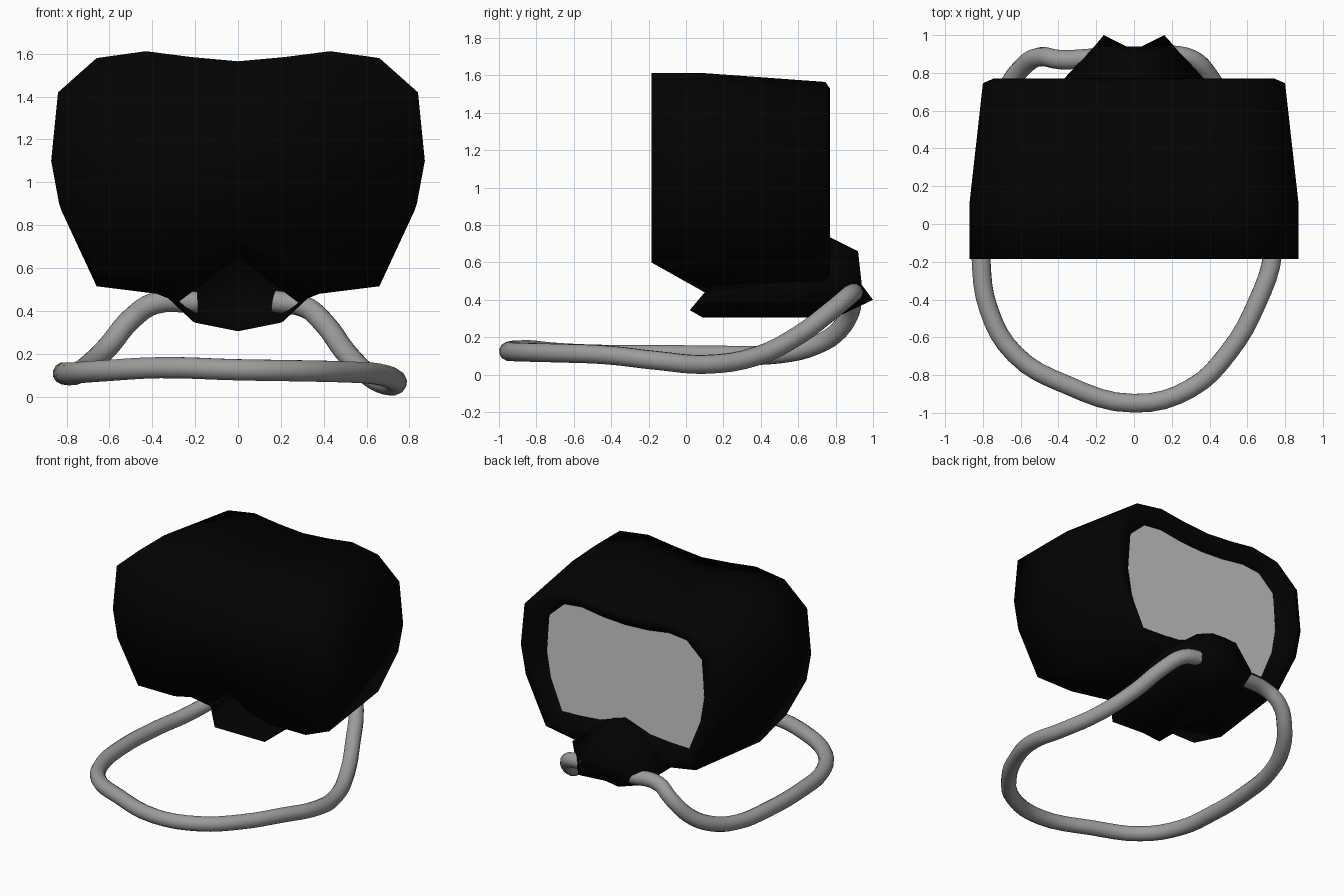
import bpy, bmesh, math

if "Cube" in bpy.data.objects:
    bpy.data.objects.remove(bpy.data.objects["Cube"])


def material(name, v):
    m = bpy.data.materials.new(name)
    m.diffuse_color = (v, v, v, 1)
    m.use_nodes = True
    m.node_tree.nodes["Principled BSDF"].inputs["Base Color"].default_value = m.diffuse_color
    return m


black = material("black_rubber", 0.0008)
grey = material("strap_grey", 0.33)


def mirror_ring(half):
    """Half outline from top centre to bottom centre -> closed ring."""
    return half + [(-x, y, z) for x, y, z in reversed(half[1:-1])]


def shade(ob, angle):
    bpy.ops.object.select_all(action='DESELECT')
    ob.select_set(True)
    bpy.context.view_layer.objects.active = ob
    bpy.ops.object.shade_smooth_by_angle(angle=math.radians(angle))


def loft(name, halves, cap_start=True, cap_end=True, mat=None):
    bm = bmesh.new()
    rings = [[bm.verts.new(p) for p in mirror_ring(h)] for h in halves]
    n = len(rings[0])
    for a, b in zip(rings, rings[1:]):
        for i in range(n):
            j = (i + 1) % n
            bm.faces.new((a[i], a[j], b[j], b[i]))
    if cap_start:
        bm.faces.new(rings[0])
    if cap_end:
        bm.faces.new(rings[-1][::-1])
    bmesh.ops.recalc_face_normals(bm, faces=bm.faces)
    me = bpy.data.meshes.new(name)
    bm.to_mesh(me)
    bm.free()
    ob = bpy.data.objects.new(name, me)
    bpy.context.collection.objects.link(ob)
    if mat:
        me.materials.append(mat)
    return ob


def at(y, pts):
    return [(x, y, z) for x, z in pts]


def inset(pts, sx, sz, zc=1.06):
    return [(x * sx, zc + (z - zc) * sz) for x, z in pts]


# Mask body: outline sections from front to lens rim
upper = [(0, 1.565), (.22, 1.585), (.43, 1.612), (.66, 1.58), (.84, 1.42), (.872, 1.1)]
front = upper + [(.835, .9), (.67, .60), (.38, .60), (.25, .63), (0, .76)]
middle = upper + [(.825, .87), (.66, .515), (.38, .48), (.28, .44), (0, .65)]
back = [(0, 1.525), (.2, 1.54), (.39, 1.565), (.60, 1.53), (.77, 1.38), (.80, 1.08),
        (.76, .87), (.60, .54), (.36, .50), (.26, .50), (0, .68)]
rim = inset(back, .93, .93)
lens = [(0, 1.41), (.18, 1.42), (.35, 1.445), (.49, 1.43), (.61, 1.32), (.63, 1.05),
        (.60, .87), (.51, .65), (.31, .66), (.2, .67), (0, .74)]
body = loft("mask_body", [at(-.185, front), at(.1, middle), at(.745, back),
                          at(.77, rim), at(.69, lens)], cap_end=False, mat=black)
shade(body, 180)

# Lens pane, recessed in the rim
shade(loft("lens", [at(.69, lens)], cap_start=False), 30)

# Nose pocket below the lens, open towards the face
nose = loft("nose_pocket", [
    [(0, .05, .65), (.12, .06, .56), (.29, .1, .44), (.2, .02, .345), (0, .09, .305)],
    [(0, .76, .74), (.1, .76, .72), (.37, .77, .50), (.21, .80, .35), (0, .80, .305)],
    [(0, .92, .66), (.1, .92, .655), (.21, .94, .48), (.16, 1.0, .40), (0, .92, .37)],
], cap_start=False, mat=black)
shade(nose, 180)

# Strap: round cord looping from one side of the nose pocket to the other
path = [(-.19, .88, .44), (-.39, .87, .435), (-.5, .885, .36), (-.6, .82, .24), (-.68, .70, .16),
        (-.75, .5, .11), (-.80, .2, .105), (-.81, -.18, .11), (-.77, -.45, .11),
        (-.63, -.69, .12), (-.36, -.85, .135), (0, -.949, .125), (.3, -.87, .12),
        (.5, -.68, .115), (.65, -.42, .105), (.735, -.15, .075), (.71, .1, .055),
        (.61, .38, .1), (.5, .6, .21), (.40, .78, .345), (.31, .87, .42), (.17, .90, .445)]
cu = bpy.data.curves.new("strap", 'CURVE')
cu.dimensions = '3D'
cu.bevel_depth = .051
cu.bevel_resolution = 4
cu.resolution_u = 4
sp = cu.splines.new('BEZIER')
sp.bezier_points.add(len(path) - 1)
for bp, p in zip(sp.bezier_points, path):
    bp.co = p
    bp.handle_left_type = bp.handle_right_type = 'AUTO'
cu.materials.append(grey)
strap = bpy.data.objects.new("strap", cu)
bpy.context.collection.objects.link(strap)
bpy.ops.object.select_all(action='DESELECT')
strap.select_set(True)
bpy.context.view_layer.objects.active = strap
bpy.ops.object.convert(target='MESH')
shade(bpy.context.view_layer.objects.active, 40)
